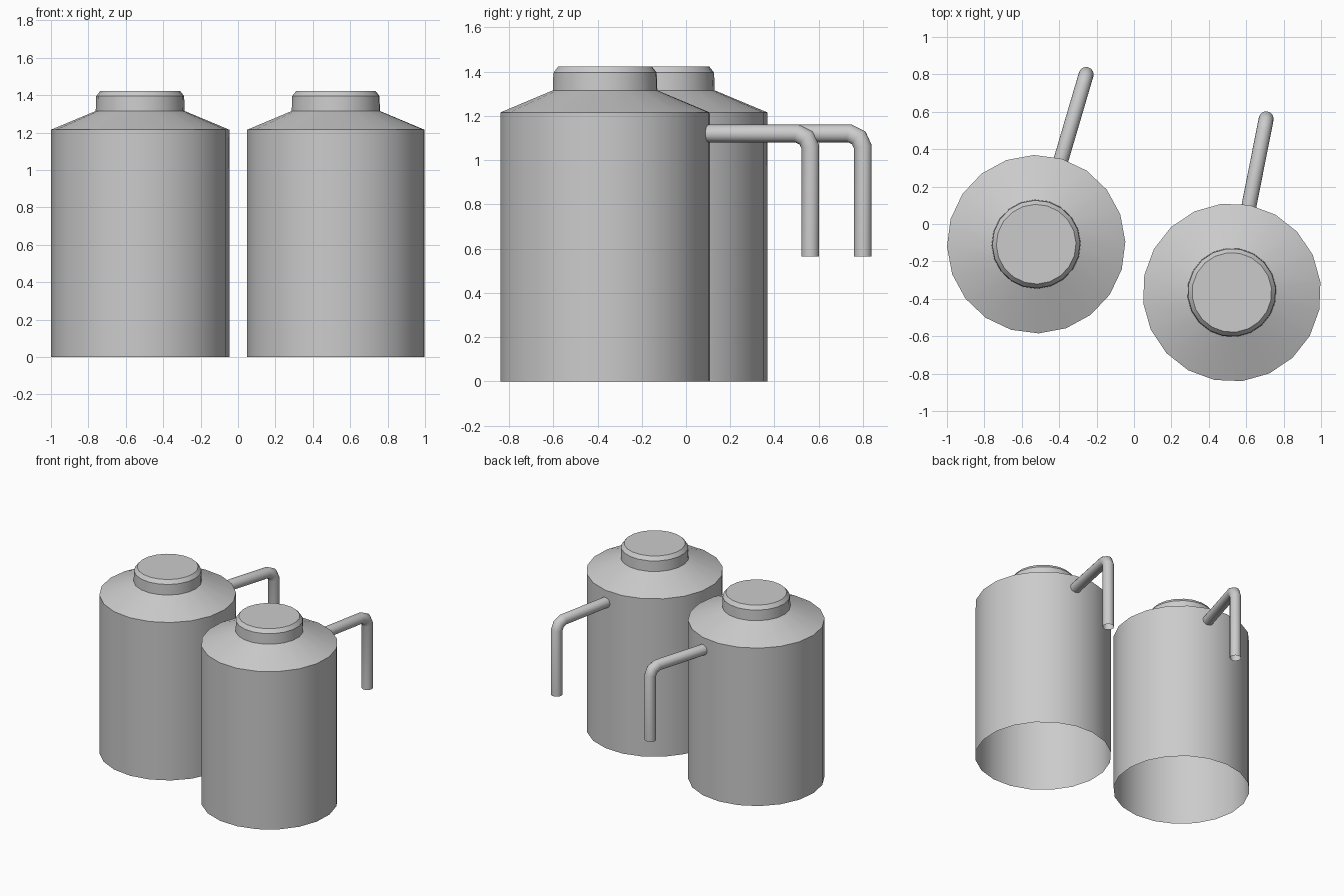
import bpy, bmesh
from math import sin, cos, pi, radians
from mathutils import Vector

cube = bpy.data.objects.get("Cube")
if cube:
    bpy.data.objects.remove(cube, do_unlink=True)

grey = bpy.data.materials.new("light grey metal")
grey.use_nodes = True
colour = (0.6, 0.6, 0.6, 1)
grey.diffuse_color = colour
grey.node_tree.nodes["Principled BSDF"].inputs["Base Color"].default_value = colour


def finish(bm, name, location, angle, sharp):
    """Turn a bmesh into a placed, smooth-shaded object."""
    bmesh.ops.recalc_face_normals(bm, faces=bm.faces)
    mesh = bpy.data.meshes.new(name)
    bm.to_mesh(mesh)
    bm.free()
    mesh.materials.append(grey)
    obj = bpy.data.objects.new(name, mesh)
    obj.location = location
    obj.rotation_euler.z = angle
    bpy.context.collection.objects.link(obj)
    bpy.ops.object.select_all(action='DESELECT')
    obj.select_set(True)
    bpy.context.view_layer.objects.active = obj
    bpy.ops.object.shade_smooth_by_angle(angle=radians(sharp))


def skin(bm, rings):
    """Bridge successive closed rings of vertices with quads."""
    for a, b in zip(rings, rings[1:]):
        for i in range(len(a)):
            j = (i + 1) % len(a)
            bm.faces.new((a[i], a[j], b[j], b[i]))


def lathe(name, profile, sides, location, angle):
    """Revolve (radius, height) points and close the top."""
    bm = bmesh.new()
    rings = [[bm.verts.new((r * cos(2 * pi * i / sides), r * sin(2 * pi * i / sides), z))
              for i in range(sides)] for r, z in profile]
    skin(bm, rings)
    bm.faces.new(rings[-1])
    finish(bm, name, location, angle, 20)


def pipe(name, path, radius, sides, location, angle):
    """Open tube along a path in the local xz plane, with mitred joints."""
    bm = bmesh.new()
    pts = [Vector((x, 0, z)) for x, z in path]
    rings = []
    for k, p in enumerate(pts):
        before = (p - pts[k - 1]).normalized() if k else (pts[1] - p).normalized()
        after = (pts[k + 1] - p).normalized() if k < len(pts) - 1 else before
        tangent = (before + after).normalized()
        side = Vector((0, 1, 0))
        up = tangent.cross(side) / tangent.dot(before)
        rings.append([bm.verts.new(p + radius * (cos(2 * pi * i / sides) * side
                                                 + sin(2 * pi * i / sides) * up))
                      for i in range(sides)])
    skin(bm, rings)
    finish(bm, name, location, angle, 50)


# Open-bottomed shell: wall, sloping shoulder, neck and chamfered lid
body = [(0.477, 0), (0.477, 1.215), (0.238, 1.315), (0.235, 1.395), (0.213, 1.423)]
# Outlet running outward, bending and dropping
outlet = [(0.46, 1.12), (0.885, 1.12), (0.927, 1.1), (0.946, 1.06), (0.946, 0.565)]

for side, x, y, turn in (("right", -0.523, -0.108, 73.6), ("left", 0.523, -0.366, 78.8)):
    lathe(side + "_tank", body, 20, (x, y, 0), radians(turn))
    pipe(side + "_outlet_pipe", outlet, 0.04, 16, (x, y, 0), radians(turn))
